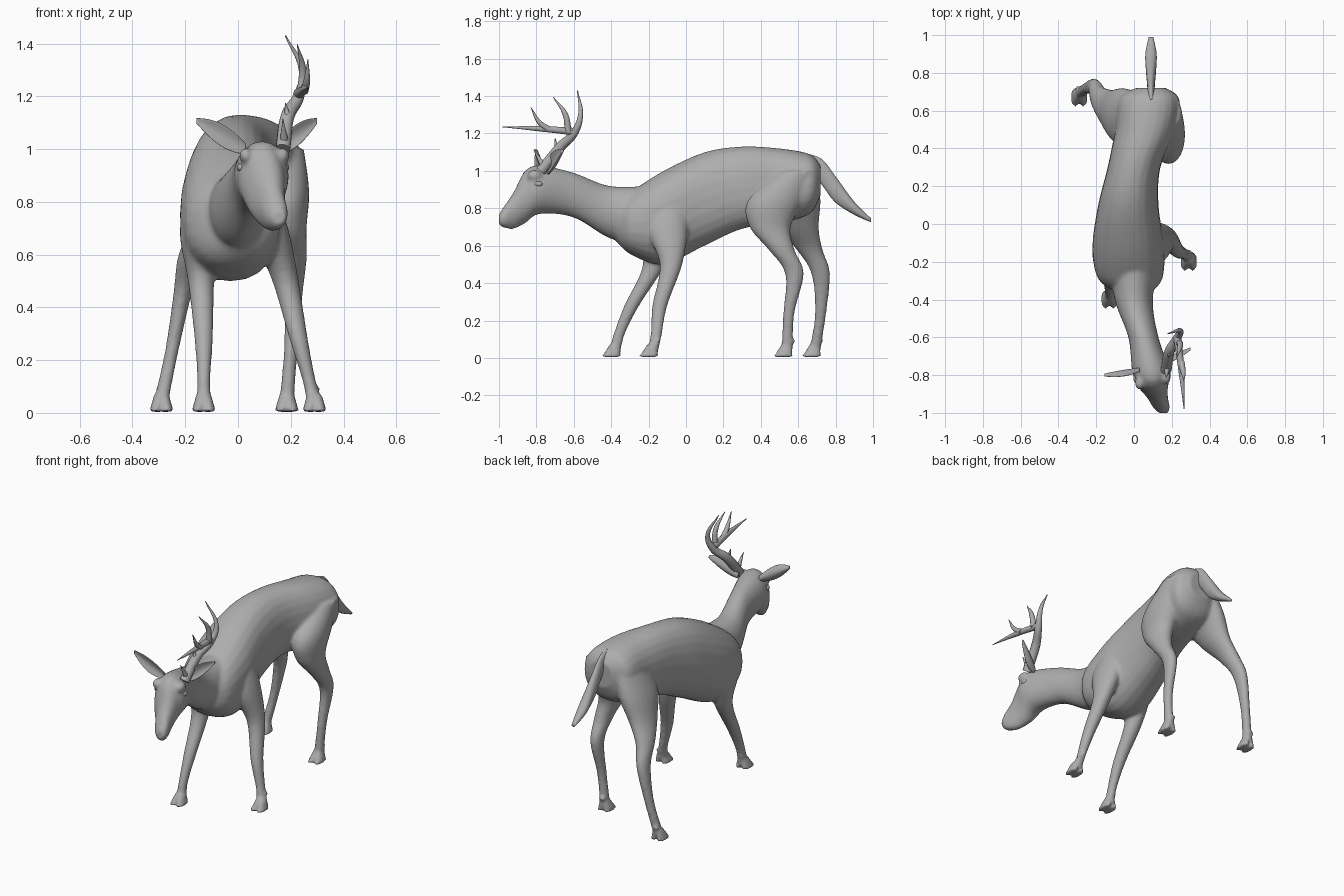
import bpy, bmesh, math
from mathutils import Vector

if "Cube" in bpy.data.objects:
    bpy.data.objects.remove(bpy.data.objects["Cube"], do_unlink=True)

# One plain grey for the whole animal
grey = bpy.data.materials.new("plain_grey")
grey.use_nodes = True
colour = (0.42, 0.42, 0.42, 1)
grey.diffuse_color = colour
grey.node_tree.nodes["Principled BSDF"].inputs["Base Color"].default_value = colour

SIDES = 24
# The two directions spanning a ring, for each loft axis
PLANES = {"X": ("y", "z"), "Y": ("x", "z"), "Z": ("x", "y")}


def spline(keys, steps=6):
    """Smooth interpolation of rows of numbers, passing through every row."""
    rows = [Vector(key) for key in keys]
    last = len(rows) - 1
    result = []
    for i in range(last):
        start, end = rows[i], rows[i + 1]
        leave = (end - rows[max(i - 1, 0)]) / 2
        arrive = (rows[min(i + 2, last)] - start) / 2
        for s in range(steps):
            t = s / steps
            ease = t * t * (3 - 2 * t)
            result.append(start.lerp(end, ease)
                          + leave * (t * (1 - t) ** 2)
                          - arrive * (t * t * (1 - t)))
    result.append(rows[last])
    return result


def bulge(value, power):
    """Push a sine or cosine outward, for squarer sections at low powers."""
    return math.copysign(abs(value) ** power, value)


def loft(bm, axis, keys, cup=0, power=1):
    """Closed skin over ovals (x, y, z, radius, radius) square to an axis."""
    first, second = PLANES[axis]
    rings = []
    for row in spline(keys):
        ring = []
        for i in range(SIDES):
            angle = math.tau * i / SIDES
            across = row[3] * bulge(math.cos(angle), power)
            along = row[4] * bulge(math.sin(angle), power)
            point = Vector(row[:3])
            setattr(point, first, getattr(point, first) + across)
            setattr(point, second, getattr(point, second) + along)
            point.y -= cup * row[4] * math.sin(angle) ** 2
            ring.append(bm.verts.new(point))
        rings.append(ring)
    for low, high in zip(rings, rings[1:]):
        for i in range(SIDES):
            j = (i + 1) % SIDES
            bm.faces.new((low[i], low[j], high[j], high[i]))
    bm.faces.new(rings[0][::-1])
    bm.faces.new(rings[-1])


def ball(bm, place, size):
    """Ellipsoid added to a mesh."""
    made = bmesh.ops.create_uvsphere(bm, u_segments=16, v_segments=10, radius=1)
    for vert in made["verts"]:
        vert.co = Vector(place) + vert.co * Vector(size)


def finish(bm, name):
    """Turn a mesh under construction into a smooth grey object."""
    bmesh.ops.recalc_face_normals(bm, faces=bm.faces)
    mesh = bpy.data.meshes.new(name)
    bm.to_mesh(mesh)
    bm.free()
    mesh.materials.append(grey)
    mesh.shade_smooth()
    obj = bpy.data.objects.new(name, mesh)
    bpy.context.collection.objects.link(obj)
    return obj


def taper(name, paths):
    """Round branches, each with a starting radius, thinning to a point."""
    curve = bpy.data.curves.new(name, "CURVE")
    curve.dimensions = "3D"
    curve.bevel_depth = 1
    curve.bevel_resolution = 3
    curve.resolution_u = 8
    curve.use_fill_caps = True
    for radius, path in paths:
        branch = curve.splines.new("BEZIER")
        branch.bezier_points.add(len(path) - 1)
        for i, (point, place) in enumerate(zip(branch.bezier_points, path)):
            point.co = place
            point.radius = radius * (1.1 - (i / (len(path) - 1)) ** 2)
            point.handle_left_type = point.handle_right_type = "AUTO"
    curve.materials.append(grey)
    obj = bpy.data.objects.new(name, curve)
    bpy.context.collection.objects.link(obj)
    bpy.ops.object.select_all(action="DESELECT")
    obj.select_set(True)
    bpy.context.view_layer.objects.active = obj
    bpy.ops.object.convert(target="MESH")


body = bmesh.new()

# Torso, from rump to brisket
loft(body, "Y", [
    (.09, .72, .95, .08, .08), (.08, .66, .93, .16, .16), (.06, .5, .92, .16, .2),
    (0, .3, .91, .14, .22), (-.03, .1, .85, .16, .25), (-.03, -.12, .75, .19, .25),
    (-.02, -.29, .72, .17, .17), (0, -.37, .72, .08, .1)], power=.88)

# Neck and head, turned toward its left
loft(body, "Y", [
    (0, -.2, .75, .13, .17), (0, -.41, .78, .1, .14), (.05, -.6, .87, .08, .12),
    (.09, -.78, .9, .1, .13), (.1, -.86, .86, .08, .14),
    (.125, -.92, .79, .055, .1), (.145, -.97, .755, .045, .06), (.155, -1, .74, .025, .03)])

# Brows
for x, y in ((.17, -.81), (.03, -.84)):
    ball(body, (x, y, .975), (.025, .04, .03))

# Limb stations from top to ankle: height, half width, half depth
FRONT = ((.88, .04, .07), (.7, .07, .11), (.5, .05, .06),
         (.28, .035, .04), (.12, .025, .03), (.03, .03, .03))
HIND = ((1, .07, .1), (.84, .09, .15), (.7, .07, .11), (.58, .05, .07),
        (.45, .035, .05), (.24, .026, .03), (.05, .028, .03))

# Where each leg stands at its stations
front_left = ((.09, -.08), (.12, -.1), (.18, -.08), (.23, -.14), (.27, -.16), (.29, -.18))
front_right = ((-.12, -.1), (-.15, -.16), (-.14, -.17), (-.13, -.29), (-.13, -.36), (-.13, -.38))
hind_left = ((.18, .6), (.18, .48), (.19, .45), (.21, .51), (.21, .58), (.2, .55), (.185, .54))
hind_right = ((0, .6), (-.06, .57), (-.12, .6), (-.18, .66), (-.21, .72), (-.25, .72), (-.29, .69))

for stations, path in ((FRONT, front_left), (FRONT, front_right),
                       (HIND, hind_left), (HIND, hind_right)):
    loft(body, "Z", [(*place, *size) for place, size in zip(path, stations)])
    x, y = path[-1]
    # Cloven hoof with dewclaws behind
    for side in (-1, 1):
        loft(body, "Z", [(x + side * .024, y - .022, .004, .023, .053),
                         (x + side * .008, y, .07, .02, .03)])
        ball(body, (x + side * .01, y + .03, .09), (.012, .014, .014))

# Blend the limbs, trunk and head into one skin
skin = finish(body, "body")
remesh = skin.modifiers.new("blend", "REMESH")
remesh.mode = "VOXEL"
remesh.voxel_size = .01
remesh.use_smooth_shade = True
soften = skin.modifiers.new("soften", "SMOOTH")
soften.factor = .5
soften.iterations = 6

# Eyes
eyes = bmesh.new()
for place in ((.18, -.79, .93), (.01, -.815, .93)):
    ball(eyes, place, (.014, .024, .015))
finish(eyes, "eyes")

# Cupped ears, widest past the middle and blunt at the tip
for name, root, tip in (("left_ear", (.15, -.73, 1), (.3, -.66, 1.107)),
                        ("right_ear", (.03, -.77, 1), (-.157, -.8, 1.107))):
    ear = bmesh.new()
    keys = []
    for i in range(7):
        t = i / 6
        width = .043 * math.sin(math.pi * (.15 + .77 * t))
        keys.append((*Vector(root).lerp(Vector(tip), t), .006 + width / 8, width))
    loft(ear, "X", keys, cup=.5)
    finish(ear, name)

# Single left antler: beam, long forward tine and shorter tines
taper("left_antler", [
    (.026, [(.17, -.775, 1), (.19, -.67, 1.13), (.23, -.6, 1.2),
            (.245, -.565, 1.29), (.18, -.58, 1.43)]),
    (.019, [(.23, -.6, 1.21), (.25, -.77, 1.225), (.265, -.98, 1.235)]),
    (.016, [(.25, -.73, 1.22), (.26, -.78, 1.255), (.265, -.83, 1.34)]),
    (.017, [(.24, -.63, 1.21), (.245, -.645, 1.3), (.225, -.71, 1.395)]),
    (.015, [(.175, -.765, 1.03), (.17, -.815, 1.115)]),
    (.015, [(.19, -.69, 1.11), (.18, -.7, 1.175)])])

# Tail, thin at the root and fuller near the tip
tail = bmesh.new()
loft(tail, "Y", [
    (.09, .66, 1.05, .02, .04), (.09, .73, .99, .02, .07), (.09, .8, .9, .026, .07),
    (.09, .9, .8, .03, .035), (.09, .99, .735, .012, .01)])
finish(tail, "tail")
